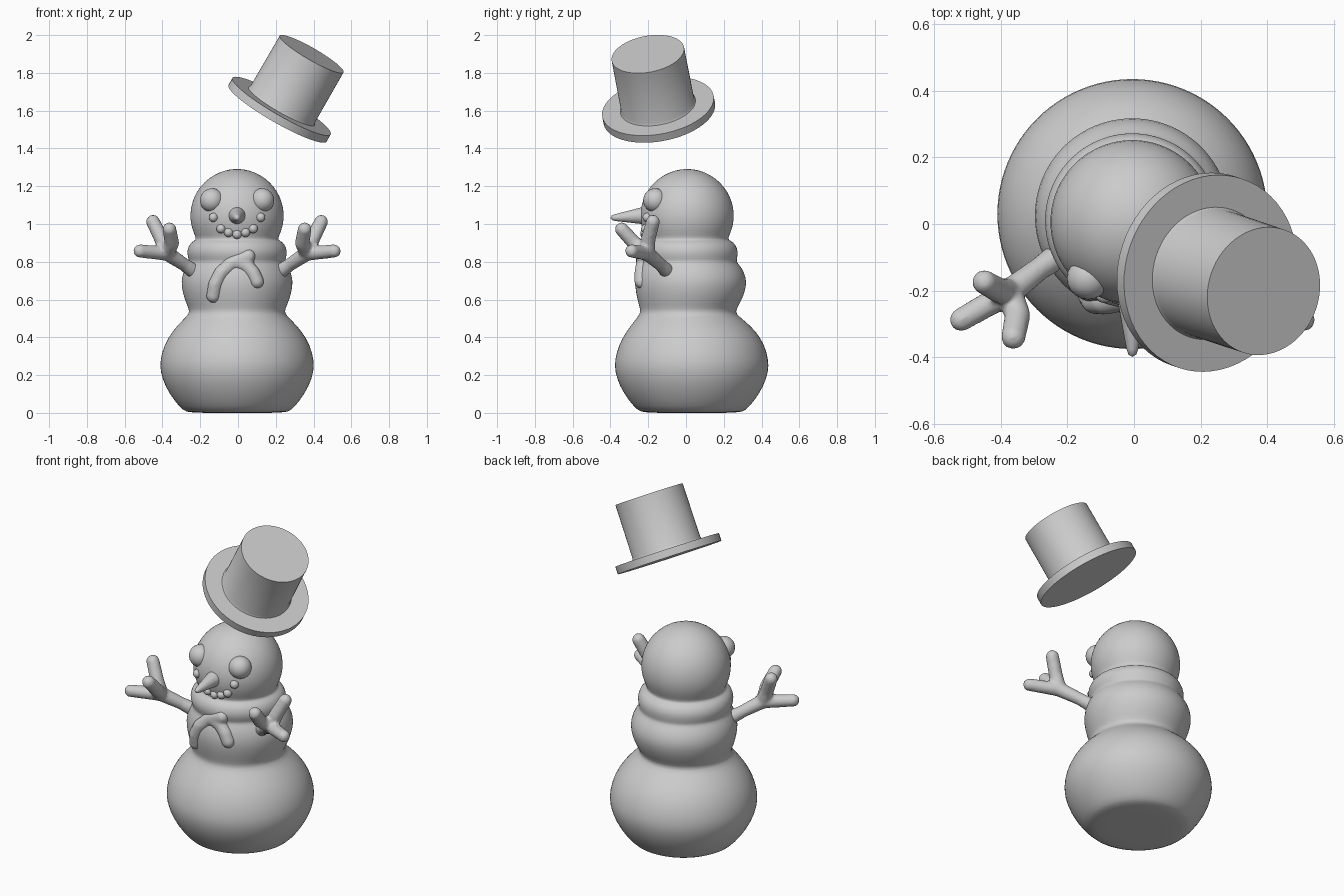
import bpy, bmesh, math
from mathutils import Vector, Matrix

if "Cube" in bpy.data.objects:
    bpy.data.objects.remove(bpy.data.objects["Cube"])

CX = -0.005   # symmetry plane of the body

# (radius, height, y of ring centre) from the ground to the crown of the head
BODY = [(0.0, 0.0, .03), (.255, 0.0, .03), (.285, .012, .03), (.33, .06, .03), (.382, .14, .03),
        (.408, .22, .03), (.408, .28, .03), (.387, .36, .03), (.345, .43, .028), (.295, .485, .02),
        (.252, .525, .01), (.255, .55, .012), (.278, .60, .02), (.296, .67, .025), (.293, .72, .025),
        (.275, .77, .02), (.253, .797, .015), (.257, .812, .013), (.264, .84, .01), (.263, .87, .01),
        (.245, .905, .008), (.215, .915, .006), (.222, .935, .006)]
HEAD_R, HEAD_Z, HEAD_Y = .25, 1.043, .006
for i in range(8):
    a = math.radians(-12 + 102 * i / 7)
    BODY.append((max(HEAD_R * math.cos(a), 0) if i < 7 else 0.0,
                 HEAD_Z + HEAD_R * math.sin(a), HEAD_Y))


def front_y(x, z):
    """y of the body's front surface at a given x (from the middle) and z"""
    for (r0, z0, c0), (r1, z1, c1) in zip(BODY[1:], BODY[2:]):
        if z0 <= z <= z1:
            t = (z - z0) / (z1 - z0)
            r, c = r0 + t * (r1 - r0), c0 + t * (c1 - c0)
            return c - math.sqrt(max(r * r - x * x, 0))
    return 0


def finish(name, bm, loc=(CX, 0, 0), smooth=True):
    bmesh.ops.recalc_face_normals(bm, faces=bm.faces)
    me = bpy.data.meshes.new(name)
    bm.to_mesh(me)
    bm.free()
    ob = bpy.data.objects.new(name, me)
    bpy.context.collection.objects.link(ob)
    ob.location = loc
    if smooth:
        me.polygons.foreach_set("use_smooth", [True] * len(me.polygons))
    return ob


def lathe(name, profile, seg, **kw):
    bm = bmesh.new()
    rings = [[bm.verts.new((r * math.cos(2 * math.pi * k / seg),
                            c + r * math.sin(2 * math.pi * k / seg), z))
              for k in range(seg)] for r, z, c in profile]
    for a, b in zip(rings, rings[1:]):
        for k in range(seg):
            n = (k + 1) % seg
            bm.faces.new((a[k], a[n], b[n], b[k]))
    bmesh.ops.remove_doubles(bm, verts=bm.verts, dist=1e-5)
    return finish(name, bm, **kw)


def ball(bm, p, r, sub=3):
    bmesh.ops.create_icosphere(bm, subdivisions=sub, radius=r, matrix=Matrix.Translation(p))


def limb(bm, pts, radii):
    """rounded limb: closely spaced balls, later fused by a remesh"""
    for (p, q), (r, s) in zip(zip(pts, pts[1:]), zip(radii, radii[1:])):
        p, q = Vector(p), Vector(q)
        n = max(2, int((q - p).length / .012))
        for i in range(n + 1):
            ball(bm, p.lerp(q, i / n), r + (s - r) * i / n, 2)


def fuse(ob, voxel=.009, passes=6):
    m = ob.modifiers.new("fuse", 'REMESH')
    m.mode, m.voxel_size, m.use_smooth_shade = 'VOXEL', voxel, True
    s = ob.modifiers.new("soften", 'SMOOTH')
    s.factor, s.iterations = .5, passes


def mirror(ob):
    ob.modifiers.new("mirror", 'MIRROR').use_mirror_merge = False


# body: base, middle, scarf ring and head in one turned form
body = lathe("body", BODY, 48)
sub = body.modifiers.new("subdivision", 'SUBSURF')
sub.levels = sub.render_levels = 1

# eyes
bm = bmesh.new()
ball(bm, (-.133, -.163, 1.125), .064)
mirror(finish("eyes", bm))

# mouth pebbles
bm = bmesh.new()
for x, z in ((-.125, 1.035), (-.085, .975), (0, .945), (.085, .975), (.125, 1.035), (-.045, .955), (.045, .955)):
    ball(bm, (x, front_y(x, z) + .003, z), .025, 2)
finish("mouth_pebbles", bm)

# carrot nose
nose = lathe("nose", [(0, 0, 0), (.05, 0, 0), (.043, .04, 0), (.03, .11, 0), (.018, .175, 0),
                      (.012, .193, 0), (0, .2, 0)], 24, loc=(CX, -.2, 1.046))
nose.rotation_euler = (math.radians(94), 0, 0)

# twig arms with three fingers
bm = bmesh.new()
wrist = (-.37, -.205, .845)
limb(bm, [(-.20, -.08, .73), (-.28, -.135, .785), wrist], [.044, .036, .042])
limb(bm, [wrist, (-.44, -.245, .85), (-.515, -.288, .857)], [.042, .038, .036])
limb(bm, [wrist, (-.40, -.20, .92), (-.445, -.175, 1.012)], [.042, .040, .038])
limb(bm, [wrist, (-.345, -.275, .90), (-.358, -.34, .972)], [.042, .040, .038])
arms = finish("arms", bm)
fuse(arms, passes=4)
mirror(arms)

# scarf tails lying on the chest
bm = bmesh.new()
for path in ([(.06, .83), (-.02, .80), (-.085, .74), (-.115, .68), (-.125, .62)],
             [(-.01, .80), (.05, .78), (.085, .74), (.105, .695)]):
    limb(bm, [(x, front_y(x, z) + .015, z) for x, z in path], [.04] * len(path))
fuse(finish("scarf_tails", bm))

# tilted top hat floating above the head
axis = Vector((.493, -.165, .855))
hat = lathe("top_hat", [(0, -.022, 0), (.30, -.022, 0), (.30, .022, 0), (.202, .022, 0),
                        (.196, .035, 0), (.195, .345, 0), (0, .345, 0)],
            64, loc=(.22, -.145, 1.605), smooth=False)
hat.rotation_euler = axis.to_track_quat('Z', 'Y').to_euler()
bpy.context.view_layer.objects.active = hat
hat.select_set(True)
bpy.ops.object.shade_smooth_by_angle(angle=math.radians(35))
